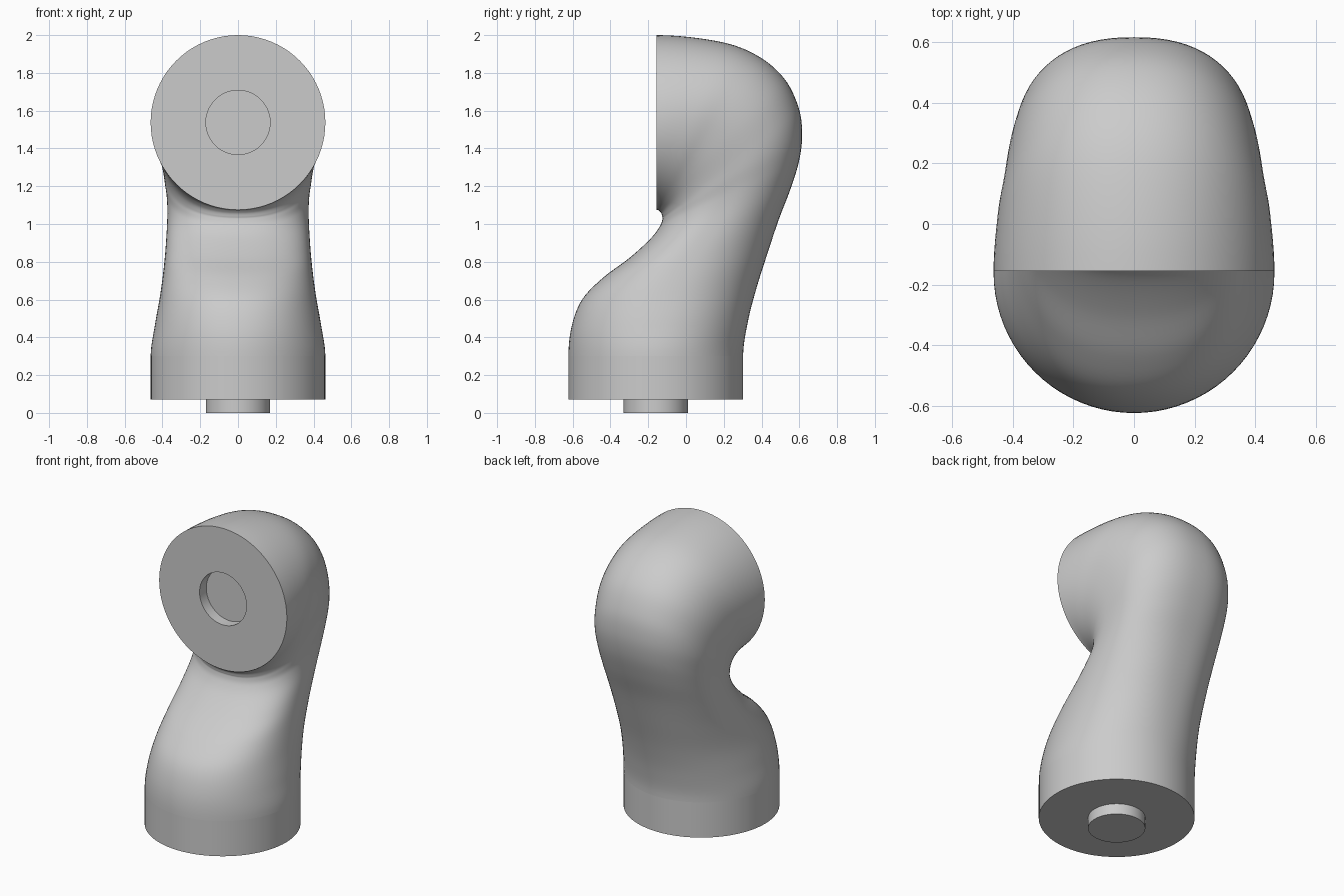
import bpy, bmesh, math
from mathutils import Vector

old = bpy.data.objects.get("Cube")
if old:
    bpy.data.objects.remove(old, do_unlink=True)

SEGMENTS = 80
STEPS = 6
RADIUS = 0.4625
PIN_RADIUS = 0.17
PIN_DEPTH = 0.07

grey = bpy.data.materials.new("light grey")
grey.use_nodes = True
grey.diffuse_color = (0.6, 0.6, 0.6, 1)
grey.node_tree.nodes["Principled BSDF"].inputs["Base Color"].default_value = (0.6, 0.6, 0.6, 1)


def ring(front, back, width, power=2):
    """Rounded section between a front and a back point in the (y, z) plane."""
    f, b = Vector((0, *front)), Vector((0, *back))
    centre, half = (f + b) / 2, (f - b) / 2
    points = []
    for i in range(SEGMENTS):
        a = math.tau * i / SEGMENTS
        c, s = (math.copysign(abs(v) ** (2 / power), v) for v in (math.cos(a), math.sin(a)))
        points.append(centre + half * c + Vector((width * s, 0, 0)))
    return points


def flat_ring(radius, z, y=-0.16):
    return ring((y - radius, z), (y + radius, z), radius)


def upright_ring(radius, y, z=1.5375):
    return ring((y, z - radius), (y, z + radius), radius)


def skin(name, rings):
    """Bridge the rings in order and cap both ends."""
    bm = bmesh.new()
    loops = [[bm.verts.new(p) for p in r] for r in rings]
    for low, high in zip(loops, loops[1:]):
        for i in range(SEGMENTS):
            j = (i + 1) % SEGMENTS
            bm.faces.new((low[i], low[j], high[j], high[i]))
    bm.faces.new(loops[0])
    bm.faces.new(loops[-1])
    bmesh.ops.recalc_face_normals(bm, faces=bm.faces)
    mesh = bpy.data.meshes.new(name)
    bm.to_mesh(mesh)
    bm.free()
    mesh.materials.append(grey)
    obj = bpy.data.objects.new(name, mesh)
    bpy.context.collection.objects.link(obj)
    bpy.ops.object.select_all(action="DESELECT")
    obj.select_set(True)
    bpy.context.view_layer.objects.active = obj
    bpy.ops.object.shade_smooth_by_angle(angle=math.radians(35))
    return obj


def spline(keys):
    """Smooth run through the keys; the first and last only steer the ends."""
    for k in range(1, len(keys) - 2):
        for step in range(STEPS):
            t = step / STEPS
            yield [0.5 * (2 * b + (c - a) * t + (2 * a - 5 * b + 4 * c - d) * t ** 2
                          + (3 * b - a - 3 * c + d) * t ** 3)
                   for a, b, c, d in zip(*keys[k - 1:k + 3])]
    yield keys[-2]


# Sections of the bent arm: front y, front z, back y, back z, half width, squareness
arm = [
    (-0.605, 0.14, 0.325, 0.13, 0.44, 2.1),
    (-0.6225, 0.30, 0.3025, 0.30, RADIUS, 2),
    (-0.605, 0.46, 0.325, 0.47, 0.44, 2.1),
    (-0.55, 0.60, 0.37, 0.65, 0.412, 2.2),
    (-0.44, 0.715, 0.43, 0.84, 0.392, 2.3),
    (-0.30, 0.82, 0.49, 1.02, 0.38, 2.35),
    (-0.19, 0.92, 0.555, 1.19, 0.374, 2.35),
    (-0.14, 0.985, 0.60, 1.34, 0.378, 2.35),
    (-0.125, 1.025, 0.615, 1.48, 0.39, 2.35),
    (-0.126, 1.04, 0.595, 1.62, 0.40, 2.3),
    (-0.13, 1.055, 0.52, 1.77, 0.415, 2.25),
    (-0.138, 1.066, 0.38, 1.89, 0.43, 2.2),
    (-0.146, 1.073, 0.18, 1.965, 0.45, 2.1),
    (-0.155, 1.075, -0.155, 2.0, RADIUS, 2),
    (-0.165, 1.073, -0.49, 1.965, 0.45, 2.1),
]
rings = [ring(s[0:2], s[2:4], s[4], s[5]) for s in spline(arm)]

# Flat joint face with a round socket
rings.append(upright_ring(PIN_RADIUS, -0.155))
rings.append(upright_ring(PIN_RADIUS, -0.155 + PIN_DEPTH))
skin("arm_link", rings)

# Round base collar and the pin below it
skin("base_collar", [flat_ring(RADIUS, PIN_DEPTH), flat_ring(RADIUS, 0.30)])
skin("base_pin", [flat_ring(PIN_RADIUS, 0), flat_ring(PIN_RADIUS, PIN_DEPTH)])
